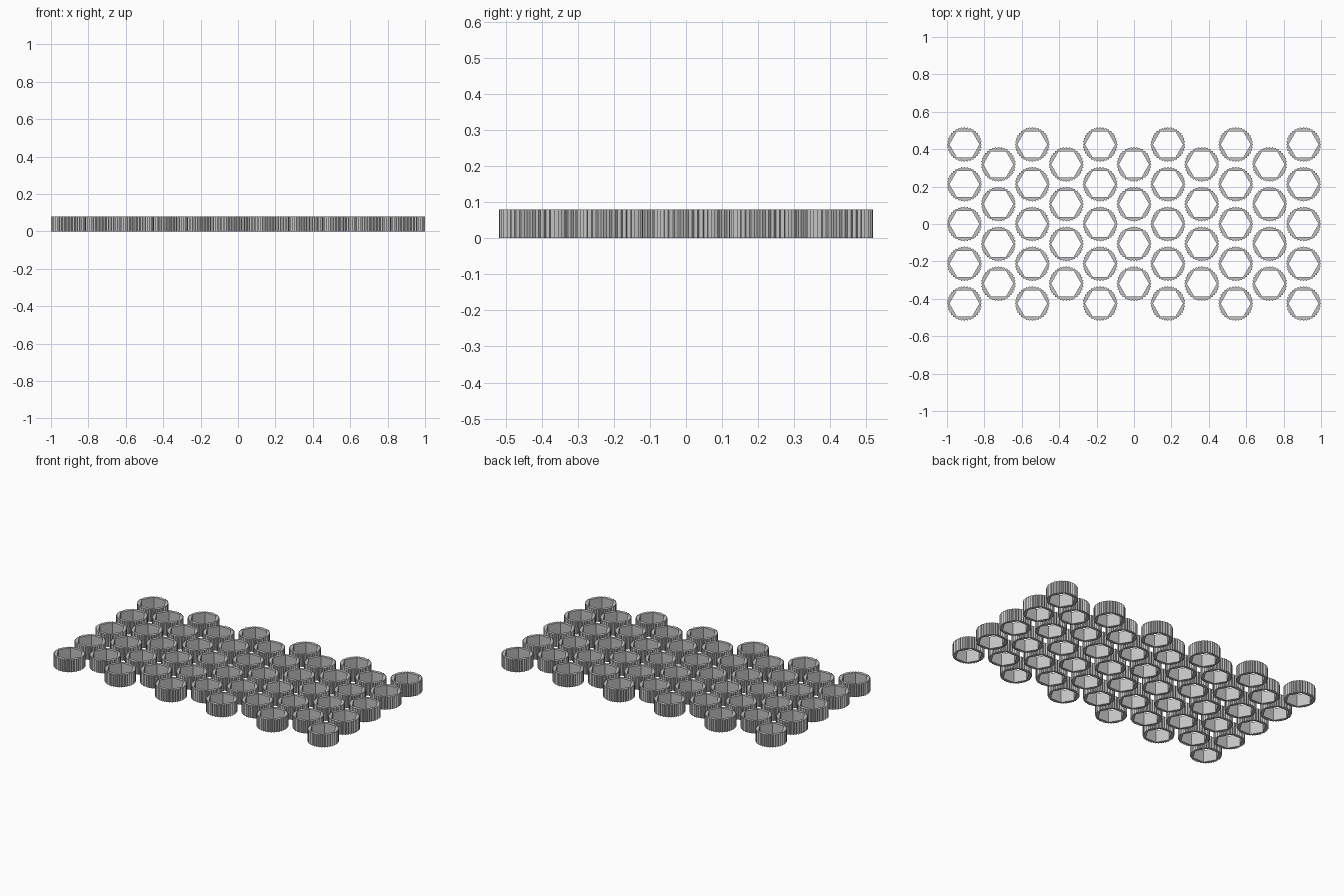
import bpy, bmesh, math

cube = bpy.data.objects.get("Cube")
if cube:
    bpy.data.objects.remove(cube, do_unlink=True)

HEIGHT = 0.08
TIP, ROOT = 0.0935, 0.0865       # knurl tooth radii
FLAT = 0.0695                    # centre to flat of the hexagonal hole
TEETH = 36
COL_STEP, ROW_STEP = 0.1813, 0.2126

grey = bpy.data.materials.new("light grey")
grey.use_nodes = True
colour = (0.55, 0.55, 0.55, 1)
grey.diffuse_color = colour
grey.node_tree.nodes["Principled BSDF"].inputs["Base Color"].default_value = colour


def ring(bm, radius, z):
    """Closed loop of points whose radius depends on the step index and angle."""
    points = []
    for i in range(TEETH * 2):
        a = math.pi * i / TEETH
        r = radius(i, a)
        points.append(bm.verts.new((r * math.cos(a), r * math.sin(a), z)))
    return points


def knurl(i, a):
    return ROOT if i % 2 else TIP


def hexagon(i, a):
    return FLAT / math.cos(a % (math.pi / 3) - math.pi / 6)


# Knurled ring with a hexagonal through hole
bm = bmesh.new()
loops = [ring(bm, knurl, 0), ring(bm, knurl, HEIGHT),
         ring(bm, hexagon, HEIGHT), ring(bm, hexagon, 0)]
for k, low in enumerate(loops):
    high = loops[(k + 1) % len(loops)]
    for i in range(len(low)):
        j = (i + 1) % len(low)
        bm.faces.new((low[i], low[j], high[j], high[i]))
bmesh.ops.recalc_face_normals(bm, faces=bm.faces)
mesh = bpy.data.meshes.new("knurled_ring")
bm.to_mesh(mesh)
bm.free()
mesh.materials.append(grey)

# Staggered columns of five and four rings
for col in range(11):
    count = 4 if col % 2 else 5
    for row in range(count):
        ob = bpy.data.objects.new(f"knurled_ring_{col + 1}_{row + 1}", mesh)
        ob.location = ((col - 5) * COL_STEP, (row - (count - 1) / 2) * ROW_STEP, 0)
        bpy.context.collection.objects.link(ob)
